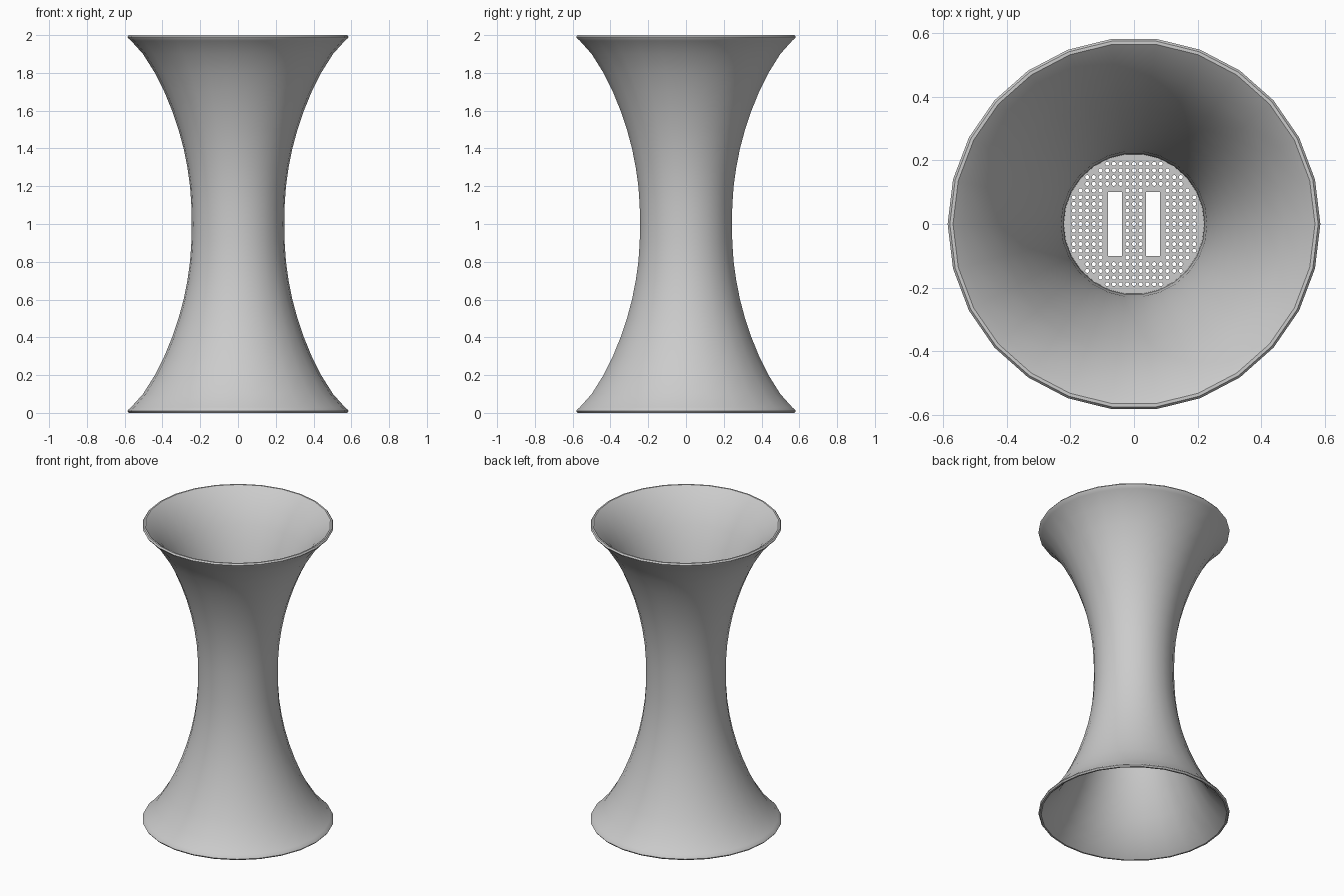
import bpy, bmesh, math

if "Cube" in bpy.data.objects:
    bpy.data.objects.remove(bpy.data.objects["Cube"])

SIDES = 26
MID = 1.0


def circle(cx, cy, r, n):
    return [(cx + r * math.cos(2 * math.pi * i / n),
             cy + r * math.sin(2 * math.pi * i / n)) for i in range(n)]


def lathe(name, profile, n):
    """Spin a closed (radius, z) profile around the z axis."""
    bm = bmesh.new()
    rings = []
    for i in range(n):
        a = 2 * math.pi * i / n
        rings.append([bm.verts.new((r * math.cos(a), r * math.sin(a), z)) for r, z in profile])
    for i in range(n):
        a, b = rings[i], rings[(i + 1) % n]
        for j in range(len(profile)):
            k = (j + 1) % len(profile)
            bm.faces.new((a[j], b[j], b[k], a[k]))
    bmesh.ops.recalc_face_normals(bm, faces=bm.faces)
    me = bpy.data.meshes.new(name)
    bm.to_mesh(me)
    bm.free()
    ob = bpy.data.objects.new(name, me)
    bpy.context.collection.objects.link(ob)
    return ob


# Flared hourglass wall: half profiles as (radius, height above the waist)
outer = [(0.245, 0), (0.247, 0.1), (0.254, 0.2), (0.268, 0.3), (0.288, 0.4), (0.315, 0.5),
         (0.349, 0.6), (0.390, 0.7), (0.440, 0.8), (0.503, 0.9), (0.566, 0.97)]
rim = [(0.582, 0.984), (0.585, 0.991), (0.578, 1.0), (0.568, 1.0), (0.560, 0.993)]
inner = [(0.535, 0.97), (0.472, 0.9), (0.410, 0.8), (0.362, 0.7), (0.322, 0.6), (0.289, 0.5),
         (0.263, 0.4), (0.243, 0.3), (0.229, 0.2), (0.222, 0.1), (0.220, 0)]
half = outer + rim + inner
profile = [(r, MID + h) for r, h in half]
profile += [(r, MID - h) for r, h in reversed(half[1:-1])]
body = lathe("flared_body", profile, SIDES)
bpy.context.view_layer.objects.active = body
body.select_set(True)
bpy.ops.object.shade_smooth_by_angle(angle=math.radians(35))
body.select_set(False)

# Perforated divider plate: filled outline with two slots and a grid of holes
outlines = [circle(0, 0, 0.228, 52)]
for s in (-1, 1):
    x0, x1 = s * 0.06 - 0.022, s * 0.06 + 0.022
    outlines.append([(x0, -0.1), (x1, -0.1), (x1, 0.1), (x0, 0.1)])
PITCH, HOLE = 0.021, 0.0065
for i in range(-10, 11):
    for j in range(-10, 11):
        x, y = i * PITCH, j * PITCH
        in_slot = abs(abs(x) - 0.06) < 0.022 + 0.009 and abs(y) < 0.1 + 0.009
        if math.hypot(x, y) < 0.208 and not in_slot:
            outlines.append(circle(x, y, HOLE, 10))

curve = bpy.data.curves.new("plate_outline", 'CURVE')
curve.dimensions = '2D'
curve.fill_mode = 'BOTH'
curve.extrude = 0.015
for pts in outlines:
    sp = curve.splines.new('POLY')
    sp.points.add(len(pts) - 1)
    for p, (x, y) in zip(sp.points, pts):
        p.co = (x, y, 0, 1)
    sp.use_cyclic_u = True
outline = bpy.data.objects.new("plate_outline", curve)
bpy.context.collection.objects.link(outline)
bpy.context.view_layer.update()

mesh = bpy.data.meshes.new_from_object(
    outline.evaluated_get(bpy.context.evaluated_depsgraph_get()))
plate = bpy.data.objects.new("perforated_plate", mesh)
plate.location.z = MID
bpy.context.collection.objects.link(plate)
bpy.data.objects.remove(outline)
mesh.shade_flat()
